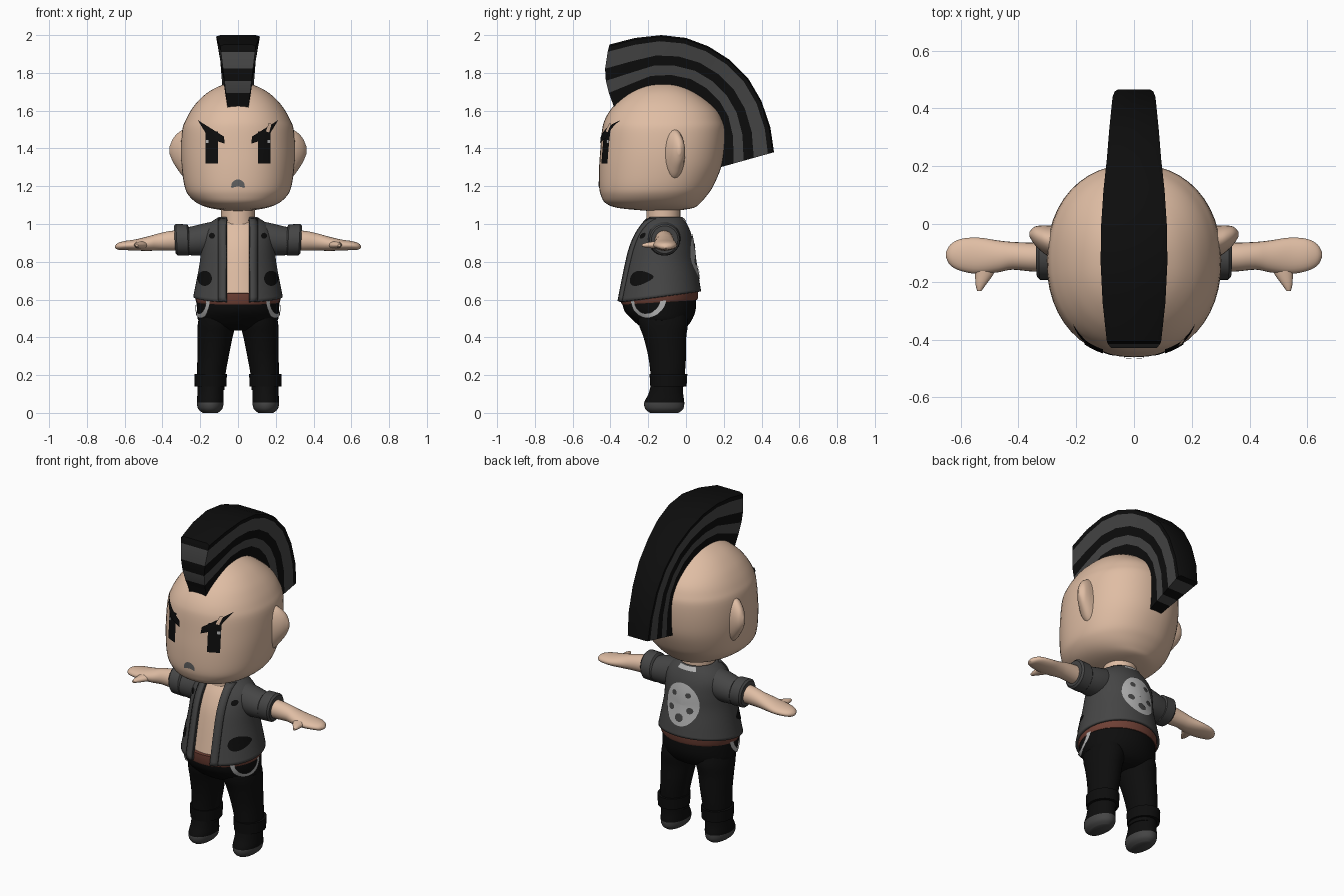
import bpy, bmesh, math
from mathutils import Vector
from mathutils.bvhtree import BVHTree

if "Cube" in bpy.data.objects:
    bpy.data.objects.remove(bpy.data.objects["Cube"])


def mat(name, rgb):
    m = bpy.data.materials.new(name)
    m.diffuse_color = (*rgb, 1)
    m.use_nodes = True
    m.node_tree.nodes["Principled BSDF"].inputs["Base Color"].default_value = m.diffuse_color
    return m


SKIN = mat("skin", (0.74, 0.51, 0.37))
BLACK = mat("black", (0.004, 0.004, 0.004))
GREY = mat("dark grey", (0.06, 0.06, 0.06))
MID = mat("mid grey", (0.12, 0.12, 0.12))
LIGHT = mat("light grey", (0.45, 0.45, 0.45))
BELT = mat("red brown", (0.16, 0.052, 0.036))


def make(name, verts, faces, mats, rule=None, mirror=False, face_dir=None, recalc=True):
    me = bpy.data.meshes.new(name)
    me.from_pydata([tuple(v) for v in verts], [], faces)
    bm = bmesh.new()
    bm.from_mesh(me)
    bmesh.ops.remove_doubles(bm, verts=bm.verts, dist=1e-5)
    if recalc:
        bmesh.ops.recalc_face_normals(bm, faces=bm.faces)
    bm.normal_update()
    for f in bm.faces:
        if face_dir is not None and f.normal.dot(face_dir) < 0:
            f.normal_flip()
        if rule:
            f.material_index = rule(f.calc_center_median())
    bm.to_mesh(me)
    bm.free()
    for m in mats:
        me.materials.append(m)
    ob = bpy.data.objects.new(name, me)
    bpy.context.collection.objects.link(ob)
    if mirror:
        ob.modifiers.new("mirror", 'MIRROR')
    bpy.ops.object.select_all(action='DESELECT')
    ob.select_set(True)
    bpy.context.view_layer.objects.active = ob
    bpy.ops.object.shade_smooth_by_angle(angle=math.radians(42))
    return ob


def smooth(secs, steps):
    out = []
    for i in range(len(secs) - 1):
        a, b, c, d = (secs[max(0, min(len(secs) - 1, i + k))] for k in (-1, 0, 1, 2))
        for s in range(steps):
            t = s / steps
            out.append([0.5 * (2 * q + (r - p) * t + (2 * p - 5 * q + 4 * r - w) * t * t
                               + (3 * q - p - 3 * r + w) * t ** 3) for p, q, r, w in zip(a, b, c, d)])
    return out + [list(secs[-1])]


def loft(name, axis, secs, mats, steps=4, n=32, e=2.0, gap=0, **kw):
    """Sections: position, two centres, two radii, optional tilt. gap leaves the front open."""
    secs = smooth(secs, steps)
    verts, faces = [], []
    cols = n + 1 if gap else n
    for w, c1, c2, r1, r2, *tilt in secs:
        a0 = math.asin(gap / r1) if gap else 0
        for j in range(cols):
            a = a0 + (2 * math.pi - 2 * a0) * j / n
            s, c = (math.copysign(abs(q) ** (2 / e), q) for q in (math.sin(a), math.cos(a)))
            u, v, p = c1 + r1 * s, c2 - r2 * c, w - (tilt[0] * c if tilt else 0)
            verts.append({'x': (p, u, v), 'y': (u, p, v), 'z': (u, v, p)}[axis])
    for i in range(len(secs) - 1):
        for j in range(n):
            k = (j + 1) % cols
            faces.append((i * cols + j, i * cols + k, (i + 1) * cols + k, (i + 1) * cols + j))
    if not gap:
        faces += [tuple(range(cols))[::-1], tuple(range((len(secs) - 1) * cols, len(secs) * cols))]
    return make(name, verts, faces, mats, recalc=not gap, **kw)


# Head, ears and neck
head = loft("head", 'z', [
    (1.07, 0, -.13, .06, .08), (1.085, 0, -.16, .15, .20), (1.11, 0, -.175, .215, .25),
    (1.15, 0, -.17, .26, .28), (1.2, 0, -.158, .283, .302), (1.3, 0, -.137, .298, .323),
    (1.4, 0, -.125, .302, .328), (1.5, 0, -.119, .295, .325), (1.55, 0, -.119, .277, .312),
    (1.6, 0, -.118, .25, .285), (1.65, 0, -.122, .212, .238), (1.7, 0, -.125, .155, .17),
    (1.735, 0, -.125, .085, .095), (1.75, 0, -.125, .015, .015)], [SKIN], n=48, e=2.2)
loft("ears", 'x', [(.25, -.065, 1.37, .06, .15), (.29, -.06, 1.375, .055, .125), (.32, -.05, 1.385, .045, .095),
                   (.345, -.04, 1.39, .03, .06), (.362, -.035, 1.39, .008, .02)], [SKIN], n=24, mirror=True)
loft("neck", 'z', [(.98, 0, -.12, .09, .09), (1.12, 0, -.12, .09, .09)], [SKIN], steps=1)

# Striped mohawk crest: base point, tip point, half width per station
crest = [(-.385, 1.63, -.405, 1.95, .095), (-.30, 1.68, -.27, 1.985, .11), (-.2, 1.73, -.13, 2.0, .117),
         (-.1, 1.74, 0, 1.985, .115), (0, 1.725, .12, 1.94, .107), (.08, 1.68, .23, 1.87, .095),
         (.14, 1.62, .33, 1.77, .087), (.18, 1.55, .40, 1.65, .08), (.20, 1.45, .447, 1.51, .075),
         (.198, 1.305, .466, 1.38, .068)]
rows = [-.25, 0, .2, .4, .6, .88, .97, 1]
row_mat = [0, 0, 1, 0, 1, 0, 0]
verts, faces, idx = [], [], []
R = len(rows)
for i, (y0, z0, y1, z1, w) in enumerate(crest):
    for side in (-1, 1):
        for t in rows:
            hw = w * (.8 if t == 1 else .6 + .4 * t)
            bulge = -.033 * math.sin(math.pi * t) if i == 0 and t > 0 else 0
            verts.append((side * hw, y0 + (y1 - y0) * t + bulge, z0 + (z1 - z0) * t))
V = lambda i, s, j: (i * 2 + s) * R + j
for i in range(len(crest) - 1):
    for s in (0, 1):
        for j in range(R - 1):
            faces.append((V(i, s, j), V(i, s, j + 1), V(i + 1, s, j + 1), V(i + 1, s, j)))
            idx.append(row_mat[j])
    for j in (0, R - 1):
        faces.append((V(i, 0, j), V(i, 1, j), V(i + 1, 1, j), V(i + 1, 0, j)))
        idx.append(0)
for i in (0, len(crest) - 1):
    for j in range(R - 1):
        faces.append((V(i, 0, j), V(i, 1, j), V(i, 1, j + 1), V(i, 0, j + 1)))
        idx.append(row_mat[j])
mohawk = make("mohawk", verts, faces, [BLACK, GREY])
for p, k in zip(mohawk.data.polygons, idx):
    p.material_index = k

# Torso and open jacket
jk = [(.615, 0, -.14, .237, .22, .028), (.70, 0, -.137, .22, .205, .015), (.80, 0, -.135, .202, .185, .005),
      (.88, 0, -.128, .195, .17, 0), (.95, 0, -.12, .188, .147, 0), (1.0, 0, -.115, .155, .12, 0),
      (1.038, 0, -.115, .10, .095, 0)]
loft("torso", 'z', [(z, x, y, rx - .025, ry - .028, t) for z, x, y, rx, ry, t in jk], [SKIN])
jacket = loft("jacket", 'z', jk, [GREY], n=48, gap=.062)
sol = jacket.modifiers.new("thickness", 'SOLIDIFY')
sol.thickness, sol.offset = .014, -1
loft("sleeves", 'x', [(.08, -.115, .935, .085, .09), (.18, -.115, .918, .085, .085),
                      (.275, -.113, .908, .072, .072)], [GREY], mirror=True)
loft("sleeve_cuffs", 'x', [(.258, -.113, .915, .072, .074, .004), (.266, -.113, .915, .08, .083, .004),
                           (.325, -.113, .917, .08, .083, .004), (.335, -.113, .917, .07, .073, .004)],
     [GREY], steps=1, mirror=True)

# Arms and thumbs
loft("arms", 'x', [(.2, -.115, .912, .05, .055), (.34, -.115, .912, .05, .053), (.42, -.11, .905, .048, .045),
                   (.47, -.112, .897, .055, .039), (.54, -.11, .889, .063, .03), (.60, -.107, .886, .055, .024),
                   (.635, -.107, .882, .036, .018), (.65, -.107, .88, .01, .007)], [SKIN], n=24, mirror=True)
loft("thumbs", 'y', [(-.232, .535, .887, .007, .007), (-.21, .53, .888, .018, .013), (-.17, .517, .889, .033, .019),
                     (-.11, .505, .89, .05, .024)], [SKIN], n=16, mirror=True)

# Belt, trousers and boots
loft("belt", 'z', [(.585, 0, -.14, .218, .198, .012), (.595, 0, -.14, .224, .203, .012),
                   (.645, 0, -.14, .224, .203, .012)], [BELT], steps=1)
hips = loft("hips", 'z', [(.435, 0, -.115, .09, .08), (.455, 0, -.118, .17, .12), (.49, 0, -.125, .21, .155),
                          (.54, 0, -.138, .217, .188), (.60, 0, -.142, .216, .196), (.63, 0, -.142, .213, .19)], [BLACK])
loft("legs", 'z', [(.12, .142, -.10, .07, .083), (.2, .142, -.097, .075, .09), (.3, .132, -.10, .083, .10),
                   (.4, .122, -.112, .093, .113), (.47, .113, -.12, .1, .13), (.54, .11, -.13, .09, .13)],
     [BLACK], mirror=True)
loft("boot_cuffs", 'z', [(.14, .145, -.093, .084, .096), (.205, .145, -.093, .086, .1)], [BLACK], steps=1, mirror=True)
loft("boots", 'z', [(0, .147, -.115, .04, .075), (.02, .147, -.115, .063, .1), (.055, .147, -.115, .071, .106),
                    (.1, .146, -.107, .069, .092), (.15, .145, -.1, .068, .085)], [BLACK, GREY],
     rule=lambda c: int(c.z < .055), mirror=True)


# Flat details projected on a surface, seen from angle a around z
def decal(name, target, rows, m, a=0.0, off=.005, mirror=False):
    tree = BVHTree.FromPolygons([v.co for v in target.data.vertices], [p.vertices for p in target.data.polygons])
    a = math.radians(a)
    view, right = Vector((math.sin(a), -math.cos(a), 0)), Vector((math.cos(a), math.sin(a), 0))
    vs, k = [], len(rows[0])
    for u, z in (p for r in rows for p in r):
        o = right * u + Vector((0, 0, z)) + view * 2
        hit = tree.ray_cast(o, -view)[0] or tree.find_nearest(o - view * 1.8)[0]
        vs.append(hit + view * off)
    fs = [(i * k + j, i * k + j + 1, (i + 1) * k + j + 1, (i + 1) * k + j)
          for i in range(len(rows) - 1) for j in range(k - 1)]
    return make(name, vs, fs, [m], mirror=mirror, face_dir=view, recalc=False)


def disc(u, z, ru, rz, n=24, a0=0.0, a1=360.0):
    ang = [math.radians(a0 + (a1 - a0) * j / n) for j in range(n + 1)]
    return [[(u + ru * s * math.cos(t), z + rz * s * math.sin(t)) for t in ang] for s in (1, .75, .5, .25, .01)]


def quad(p, q, r, s, n=6):
    mix = lambda a, b, t: (a[0] + (b[0] - a[0]) * t, a[1] + (b[1] - a[1]) * t)
    return [[mix(mix(p, q, i / n), mix(s, r, i / n), j / n) for i in range(n + 1)] for j in range(n + 1)]


# Face
decal("eyes", head, quad((.107, 1.32), (.172, 1.32), (.172, 1.49), (.107, 1.49)), BLACK, mirror=True)
decal("eyebrows", head, quad((.07, 1.425), (.155, 1.455), (.213, 1.55), (.075, 1.463)), BLACK, off=.011, mirror=True)
decal("brow_scar", head, quad((.148, 1.49), (.165, 1.485), (.178, 1.53), (.163, 1.535)), SKIN, off=.014)
decal("eye_glints", head, quad((.155, 1.43), (.172, 1.43), (.172, 1.445), (.155, 1.445)), LIGHT, off=.009, mirror=True)
decal("mouth", head, disc(0, 1.2, .036, .036, 16, -15, 195), MID)

# Jacket trims and badges
strip = [[(x, .592 + .438 * i / 20) for x in (.064, .085, .106)] for i in range(21)]
trim = decal("jacket_edges", jacket, strip, GREY, off=.012, mirror=True)
trim.modifiers.new("thickness", 'SOLIDIFY').thickness = .014
decal("jacket_badges", jacket, disc(.176, .712, .038, .04), BLACK, mirror=True)
decal("jacket_studs", jacket, disc(.138, .938, .016, .016, 12), BLACK, mirror=True)
decal("back_patch", jacket, disc(0, .825, .108, .122), LIGHT, a=180)
for u, z, r in [(-.045, .885, .017), (.045, .885, .017), (-.06, .80, .02), (.06, .80, .02), (0, .752, .026)]:
    decal("patch_spot", jacket, disc(u, z, r, r * .9, 12), GREY, a=180, off=.009)
decal("collar_label", jacket, quad((-.06, 1.012), (.06, 1.012), (.05, 1.033), (-.05, 1.033)), LIGHT, a=180)

# Hip chains
arc = [math.pi * i / 20 for i in range(21)]
chain = [[(-.08 + r * math.cos(t), .6 - r * math.sin(t)) for t in arc] for r in (.074, .086, .098)]
decal("hip_chains", hips, chain, LIGHT, a=60, off=.008, mirror=True)
